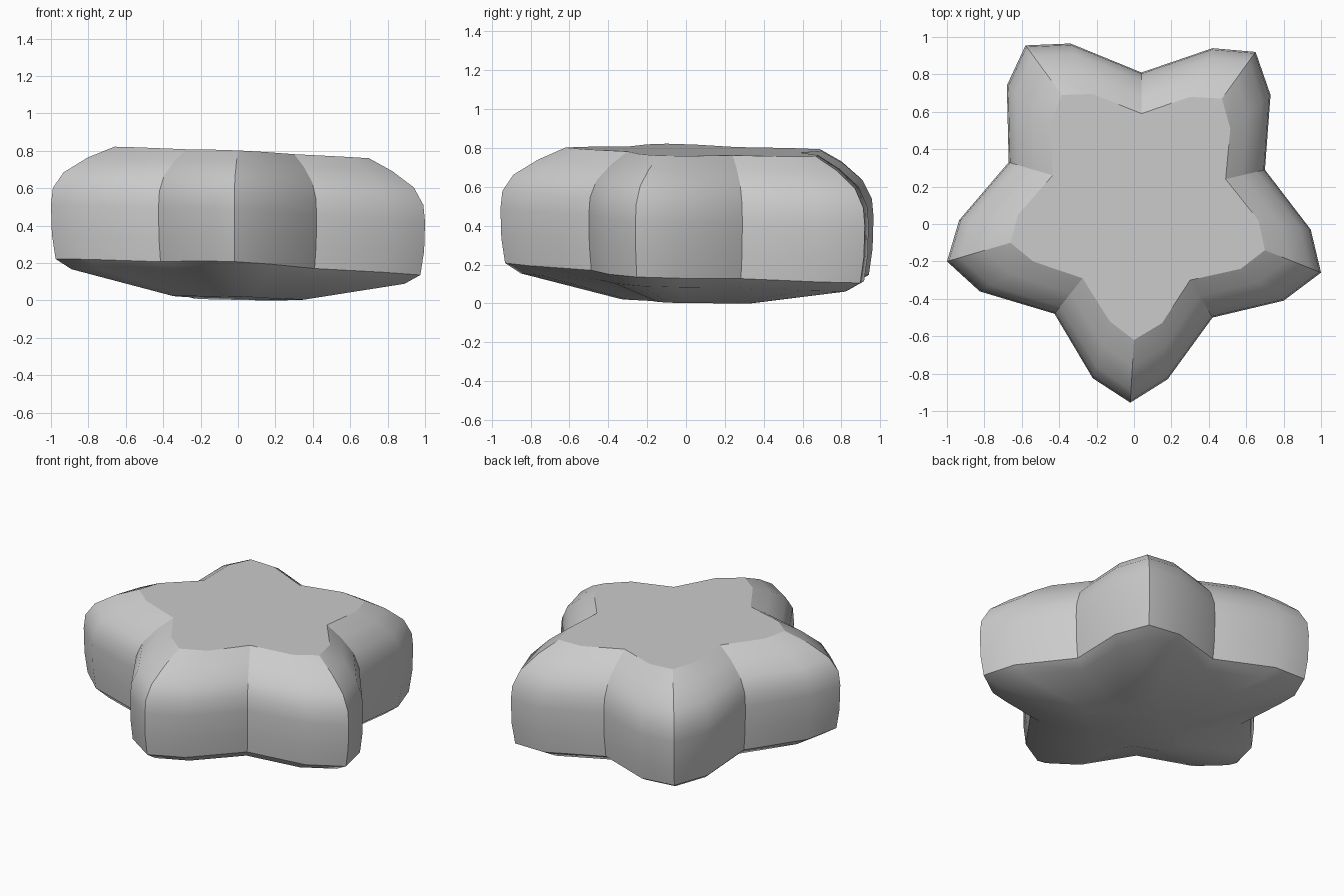
import bpy, bmesh
from mathutils import Vector

if "Cube" in bpy.data.objects:
    bpy.data.objects.remove(bpy.data.objects["Cube"])

# Widest outline and top-face outline: tip, shoulder, valley, shoulder, repeated
OUTER = [(-.02, -.955), (.18, -.83), (.42, -.50), (.80, -.41), (1, -.26),
         (.945, -.03), (.70, .29), (.73, .69), (.65, .92), (.42, .94),
         (.04, .81), (-.34, .965), (-.58, .955), (-.68, .74), (-.67, .33),
         (-.935, .02), (-1, -.20), (-.825, -.36), (-.425, -.48), (-.22, -.825)]
TOP = [(0, -.62), (.15, -.53), (.30, -.30), (.57, -.24), (.70, -.14),
       (.665, .02), (.49, .24), (.515, .51), (.47, .67), (.30, .68),
       (.04, .59), (-.22, .695), (-.385, .69), (-.445, .54), (-.435, .26),
       (-.62, .05), (-.66, -.10), (-.54, -.20), (-.275, -.29), (-.13, -.52)]

# Rings: blend from top to outer outline, scale, height, tilt in x and y
RINGS = [(0, 1, .79, -.046, -.02),
         (.42, 1, .725, -.046, -.02),
         (.80, 1, .64, -.044, -.025),
         (.97, 1, .55, -.047, -.03),
         (1, 1, .46, -.047, -.03),
         (1, .995, .30, -.045, -.035),
         (1, .975, .17, -.045, -.04),
         (1, .89, .12, -.045, -.04),
         (1, .35, .012, -.03, -.03)]

bm = bmesh.new()
rings = []
for t, s, z, tx, ty in RINGS:
    ring = []
    for a, b in zip(TOP, OUTER):
        p = Vector(a).lerp(Vector(b), t) * s
        ring.append(bm.verts.new((p.x, p.y, max(0, z + tx * p.x + ty * p.y))))
    rings.append(ring)

# Side and underside walls
n = len(OUTER)
for up, low in zip(rings, rings[1:]):
    for i in range(n):
        j = (i + 1) % n
        bm.faces.new((up[i], low[i], low[j], up[j])).smooth = True

# Flat top and bottom cap
bm.faces.new(rings[0])
bm.faces.new(rings[-1][::-1]).smooth = True
bmesh.ops.recalc_face_normals(bm, faces=bm.faces)

# Crisp edges: top rim, lower rim, and the columns at tips and valleys
for k in (0, 6):
    for i in range(n):
        bm.edges.get((rings[k][i], rings[k][(i + 1) % n])).smooth = False
for up, low in zip(rings[:6], rings[1:7]):
    for i in range(0, n, 2):
        bm.edges.get((up[i], low[i])).smooth = False

mesh = bpy.data.meshes.new("star_block")
bm.to_mesh(mesh)
bm.free()
star = bpy.data.objects.new("star_block", mesh)
bpy.context.collection.objects.link(star)
